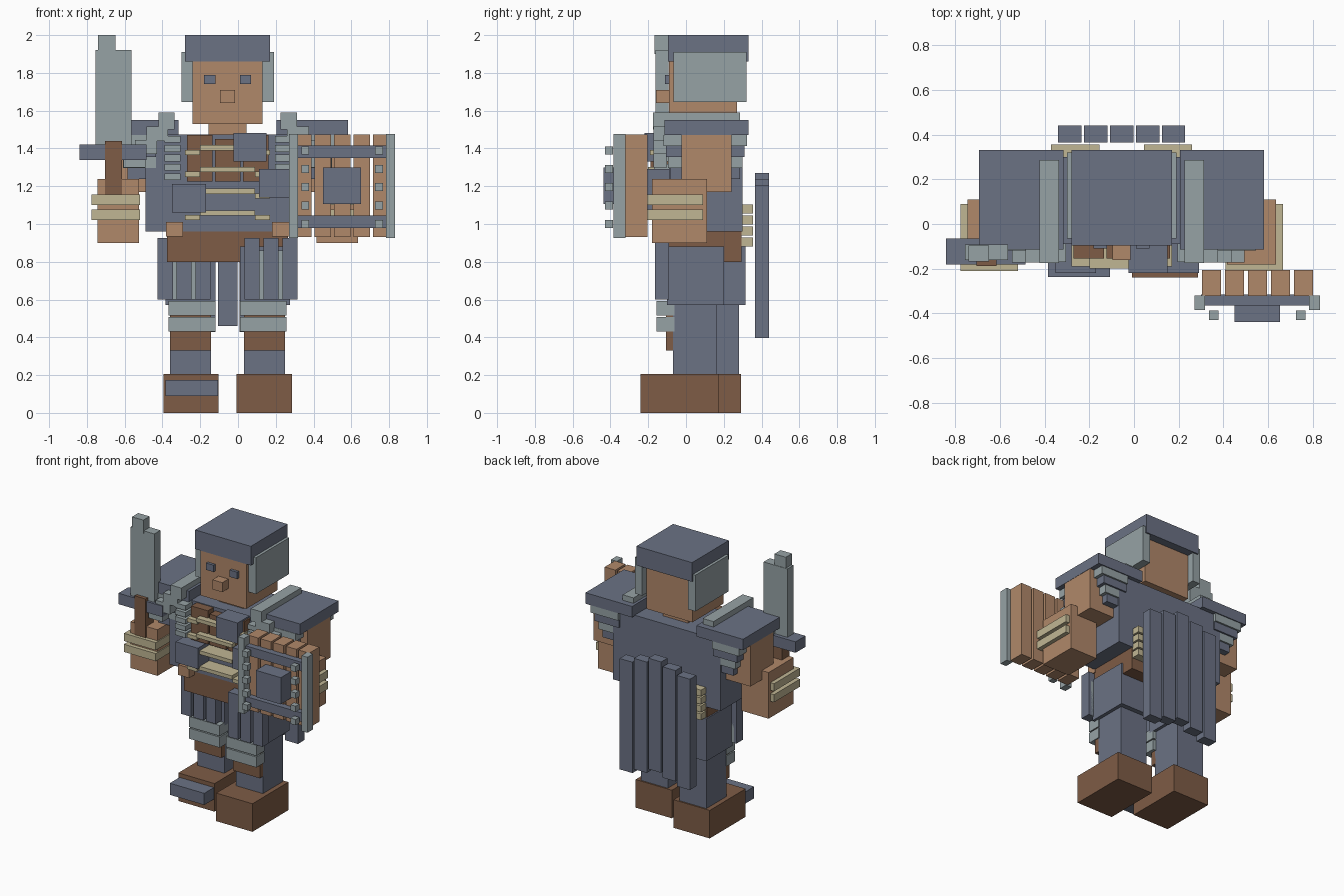
import bpy
import bmesh
from mathutils import Matrix, Vector

default_cube = bpy.data.objects.get("Cube")
if default_cube:
    bpy.data.objects.remove(default_cube, do_unlink=True)

MIDDLE = -0.055      # body centre line
STRIDE = 0.115       # the right leg stands further back


def make_material(name, red, green, blue):
    material = bpy.data.materials.new(name)
    color = (red, green, blue, 1)
    material.use_nodes = True
    material.diffuse_color = color
    material.node_tree.nodes["Principled BSDF"].inputs["Base Color"].default_value = color
    return material


slate = make_material("slate_blue", .147, .168, .231)
skin = make_material("tan", .434, .246, .144)
steel = make_material("grey_steel", .305, .361, .376)
leather = make_material("dark_leather", .209, .107, .061)
rope = make_material("pale_rope", .527, .468, .296)


def box(name, material, x, y, z):
    """Add a block spanning the given (low, high) ranges."""
    low, high = (Vector(corner) for corner in zip(x, y, z))
    bm = bmesh.new()
    placement = Matrix.Translation((low + high) / 2) @ Matrix.Diagonal((high - low).to_4d())
    bmesh.ops.create_cube(bm, size=1, matrix=placement)
    mesh = bpy.data.meshes.new(name)
    bm.to_mesh(mesh)
    bm.free()
    mesh.materials.append(material)
    part = bpy.data.objects.new(name, mesh)
    bpy.context.scene.collection.objects.link(part)
    return part


def centred(name, material, half_width, y, z):
    return box(name, material, (MIDDLE - half_width, MIDDLE + half_width), y, z)


def pair(name, material, offset, y, z, right_shift=0):
    """Add mirrored left and right blocks; offset is measured from the body centre."""
    inner, outer = offset
    box("left_" + name, material, (MIDDLE + inner, MIDDLE + outer), y, z)
    back = tuple(value + right_shift for value in y)
    box("right_" + name, material, (MIDDLE - outer, MIDDLE - inner), back, z)


def span(start, length):
    return (start, start + length)


# Head and helmet
centred("head", skin, .185, (-.09, .27), (1.53, 1.87))
centred("neck", skin, .1, (0, .2), (1.45, 1.54))
centred("nose", skin, .04, (-.16, -.08), (1.64, 1.71))
pair("eye", slate, (.065, .125), (-.11, -.08), (1.74, 1.79))
centred("helmet_cap", slate, .225, (-.095, .33), (1.86, 2))
pair("helmet_cheek_plate", steel, (.185, .245), (-.065, .32), (1.645, 1.91))

# Torso, hips and chest blocks
centred("torso", slate, .435, (-.09, .3), (.96, 1.475))
centred("hips", leather, .32, (-.09, .295), (.8, .965))
for index in range(3):
    start = MIDDLE - .215 + index * .148
    top = 1.47 if index != 1 else 1.45
    box("vest_panel", leather, span(start, .135), (-.155, -.08), (1.225, top))
for row in range(5):
    pair("chest_buckle", steel, (.25, .335), (-.17, -.08), span(1.232 + row * .05, .035))
pair("belt_buckle", skin, (.235, .325), (-.15, -.08), (.935, 1.01))

# Laces sag at each end
for row in range(4):
    height = 1.045 + row * .115
    centred("lace_middle", rope, .145, (-.2, -.08), span(height, .027))
    pair("lace_end", rope, (.145, .225), (-.19, -.08), span(height - .025, .027))

# Armour patches on the chest
for x, z in (((-.025, .15), 1.33), ((.11, .29), 1.14), ((-.35, -.17), 1.06)):
    box("chest_patch", slate, x, (-.22, -.08), span(z, .152))

# Shoulder armour: top slab with tapering alternating layers below
pair("shoulder_slab", slate, (.26, .637), (-.115, .33), (1.47, 1.55))
for layer in range(4):
    shade = slate if layer % 2 else steel
    inset = (layer + 1) * .012
    pair("shoulder_layer", shade, (.38, .625 - inset * 2), (inset - .13, .335 - inset),
         span(1.412 - layer * .058, .058))
pair("collar_bar", steel, (.28, .367), (-.175, .285), (1.5, 1.59))
for step in range(3):
    pair("collar_step", steel, span(.315 + step * .06, .115), (-.172, -.1),
         span(1.44 - step * .07, .075))

# Arms with wrist wraps
pair("upper_arm", skin, (.4, .635), (-.025, .24), (1.17, 1.515))
pair("forearm", skin, (.47, .69), (-.18, .11), (.9, 1.237))
for height in (1.02, 1.1):
    pair("wrist_wrap", rope, (.463, .72), (-.21, .09), span(height, .056))

# Legs, knee guards, skirt plates and boots
pair("thigh", slate, (.065, .33), (-.1, .2), (.57, .88), STRIDE)
pair("shin", slate, (.087, .305), (-.07, .165), (.2, .58), STRIDE)
pair("shin_pad", leather, (.087, .305), (-.105, -.06), (.33, .58), STRIDE)
for height in (.43, .515):
    pair("knee_guard", steel, (.065, .312), (-.155, -.06), span(height, .077), STRIDE)
for start in (.09, .19, .29):
    pair("skirt_plate", slate, span(start, .08), (-.165, -.09), (.6, .927), STRIDE)
pair("skirt_lining", steel, (.1, .35), (-.12, -.09), (.6, .86), STRIDE)
pair("boot", leather, (.047, .34), (-.24, .175), (0, .205), STRIDE)
box("right_toe_plate", slate, (-.385, -.107), (-.237, -.12), (.09, .175))

# Cape strips, longest in the middle, and rope coils behind the hips
for strip in range(-2, 3):
    centre = MIDDLE + strip * .116
    drop = abs(strip) * .032
    box("cape_strip", slate, (centre - .052, centre + .052), (.365, .44), (.46 - drop, 1.27 - drop))
for row in range(4):
    pair("back_rope", rope, (.1, .315), (.29, .355), span(.882 + row * .058, .046))

# Shield
for plank in range(5):
    box("shield_plank", skin, span(.303 + plank * .103, .086), (-.322, -.205), (.93, 1.475))
for height in (.98, 1.35):
    box("shield_crossbar", slate, (.3, .8), (-.365, -.315), span(height, .066))
for start in (.27, .783):
    box("shield_edge_post", steel, span(start, .048), (-.385, -.32), (.925, 1.477))
for start in (.335, .725):
    for row in range(5):
        box("shield_rivet", steel, span(start, .042), (-.43, -.387), span(.98 + row * .097, .042))
box("shield_boss", slate, (.45, .652), (-.437, -.32), (1.105, 1.3))

# Sword
box("sword_grip", leather, (-.705, -.615), (-.187, -.1), (1.13, 1.44))
box("sword_guard", slate, (-.84, -.485), (-.18, -.065), (1.34, 1.42))
box("sword_blade", steel, (-.755, -.563), (-.162, -.092), (1.42, 1.92))
box("sword_tip", steel, (-.74, -.648), (-.167, -.095), (1.9, 2))
